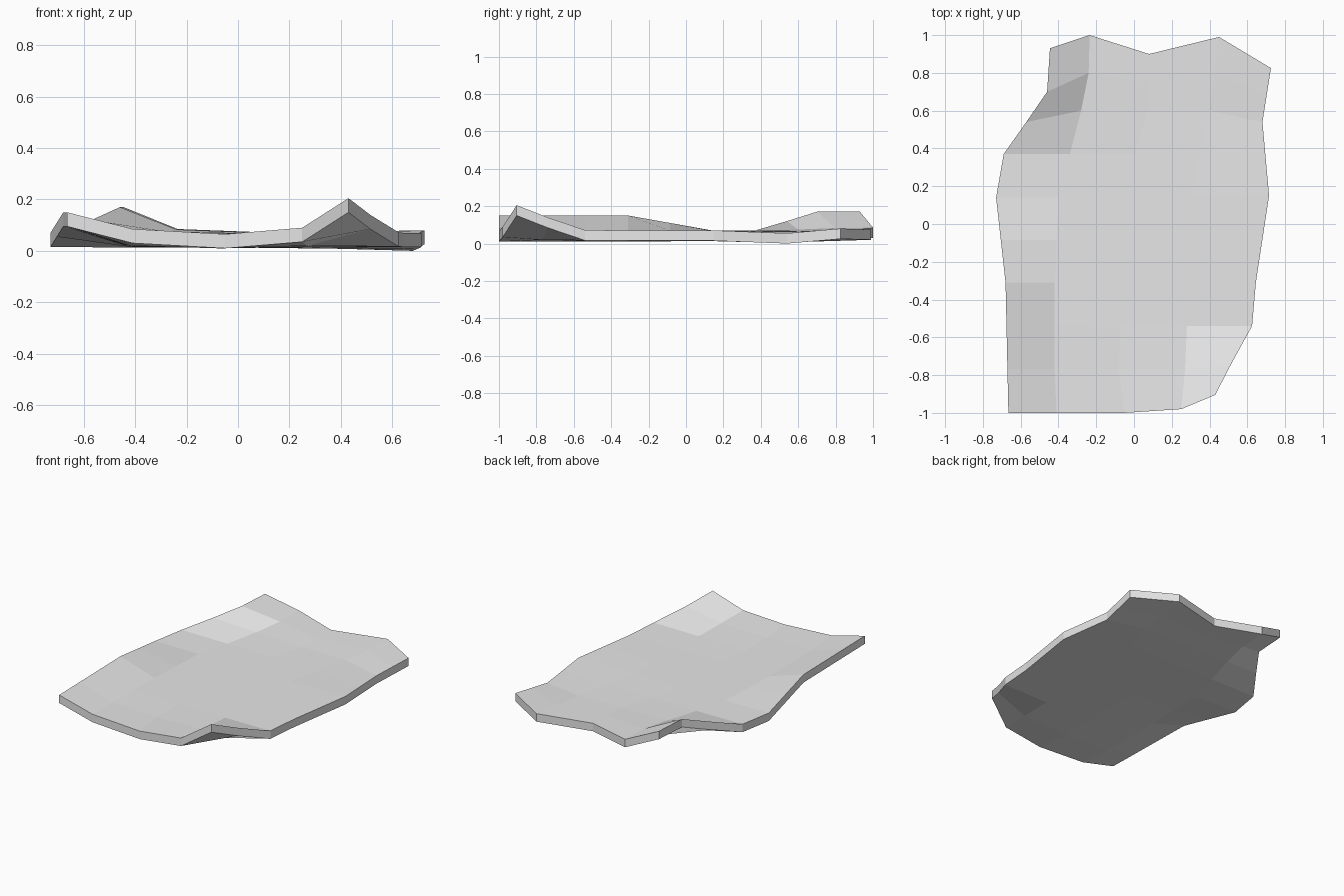
import bpy
import bmesh
from mathutils import Vector

cube = bpy.data.objects.get("Cube")
if cube:
    bpy.data.objects.remove(cube, do_unlink=True)

ROWS = 10
THICKNESS = 0.055


def column(keys):
    """One front-to-back line of the sheet, filled in between key rows."""
    marks = sorted(keys)
    line = []
    for row in range(ROWS):
        low = max(m for m in marks if m <= row)
        high = min(m for m in marks if m >= row)
        blend = (row - low) / (high - low) if high > low else 0
        line.append(Vector(keys[low]).lerp(Vector(keys[high]), blend))
    return line


def make_material(name, colour):
    mat = bpy.data.materials.new(name)
    mat.use_nodes = True
    mat.diffuse_color = colour
    mat.node_tree.nodes["Principled BSDF"].inputs["Base Color"].default_value = colour
    return mat


# Lines of the sheet, from the left edge to the right edge in plan
columns = [
    column({0: (-.665, -1, .155), 3: (-.68, -.31, .155), 5: (-.73, .14, .075),
            6: (-.69, .37, .075), 7: (-.57, .54, .125), 8: (-.46, .70, .175),
            9: (-.445, .93, .175)}),
    column({0: (-.41, -1, .09), 1: (-.42, -.77, .08), 3: (-.42, -.31, .075),
            5: (-.40, .14, .073), 6: (-.34, .37, .073), 7: (-.28, .6, .08),
            8: (-.24, .8, .088), 9: (-.235, 1, .09)}),
    column({0: (-.05, -1, .07), 1: (-.08, -.77, .07), 5: (-.06, .14, .073),
            7: (.07, .6, .073), 9: (.08, .9, .078)}),
    column({0: (.25, -.98, .095), 1: (.27, -.77, .08), 2: (.28, -.54, .075),
            5: (.3, .14, .073), 7: (.4, .6, .068), 9: (.45, .99, .08)}),
    column({0: (.43, -.905, .21), 1: (.515, -.74, .145), 2: (.625, -.54, .077),
            3: (.645, -.31, .075), 5: (.715, .15, .075), 7: (.68, .54, .06),
            9: (.725, .825, .085)}),
]

# Top skin
bm = bmesh.new()
grid = [[bm.verts.new(p) for p in line] for line in columns]
for a, b in zip(grid, grid[1:]):
    for r in range(ROWS - 1):
        bm.faces.new((a[r], b[r], b[r + 1], a[r + 1]))

# Underside and rim, straight down from the top skin
top_faces = bm.faces[:]
result = bmesh.ops.extrude_face_region(bm, geom=top_faces, use_keep_orig=True)
lower = [g for g in result["geom"] if isinstance(g, bmesh.types.BMVert)]
bmesh.ops.translate(bm, verts=lower, vec=(0, 0, -THICKNESS))
bmesh.ops.recalc_face_normals(bm, faces=bm.faces[:])

# Rest the lowest point on the ground
lowest = min(v.co.z for v in bm.verts)
bmesh.ops.translate(bm, verts=bm.verts[:], vec=(0, 0, -lowest))

mesh = bpy.data.meshes.new("curled_sheet")
bm.to_mesh(mesh)
bm.free()
mesh.materials.append(make_material("light grey", (.8, .8, .8, 1)))
sheet = bpy.data.objects.new("curled_sheet", mesh)
bpy.context.collection.objects.link(sheet)
